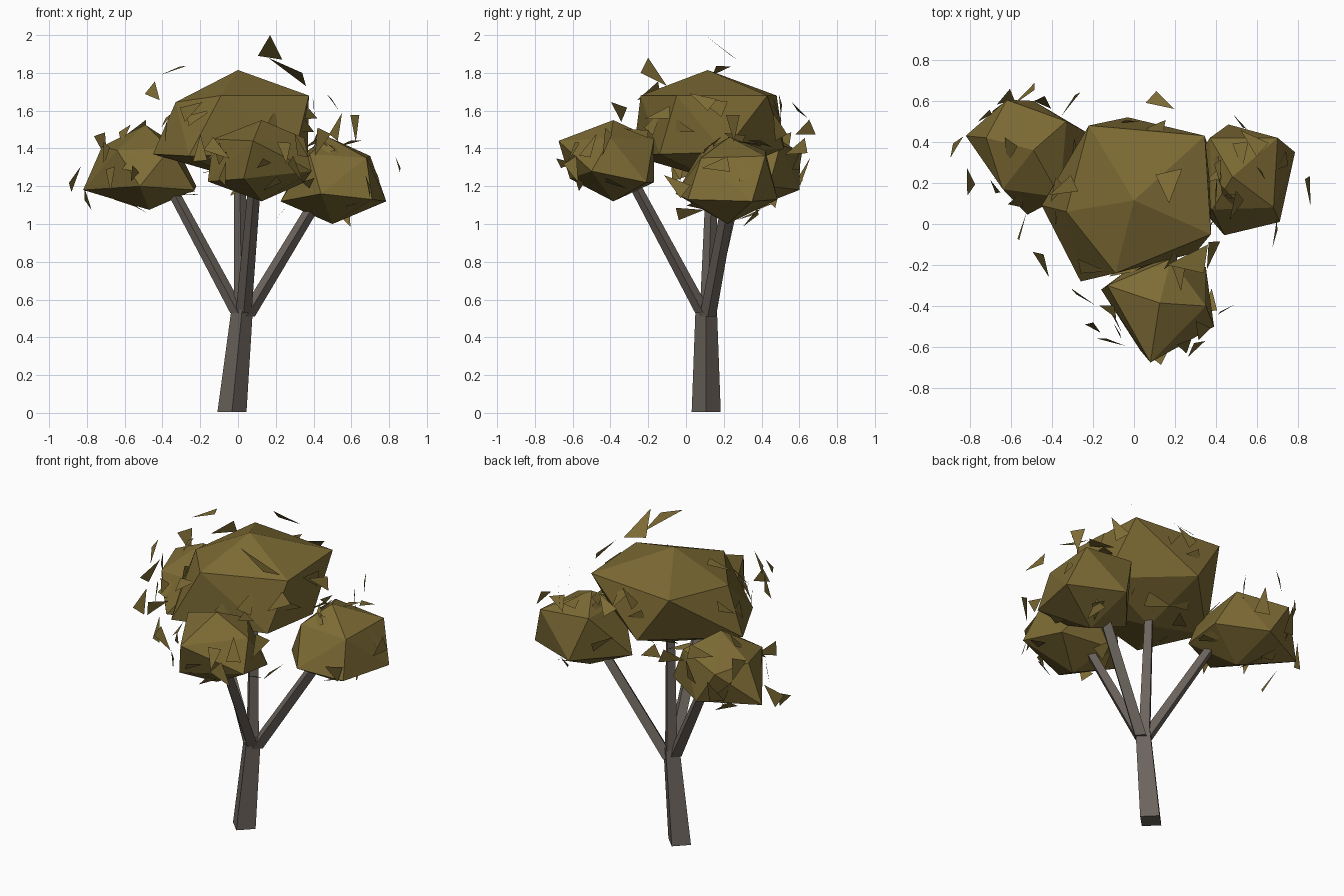
import bpy, bmesh, math, random
from mathutils import Vector

if "Cube" in bpy.data.objects:
    bpy.data.objects.remove(bpy.data.objects["Cube"])

random.seed(11)


def material(name, rgb):
    m = bpy.data.materials.new(name)
    m.diffuse_color = (*rgb, 1)
    m.use_nodes = True
    m.node_tree.nodes["Principled BSDF"].inputs["Base Color"].default_value = m.diffuse_color
    return m


BARK = material("grey_brown_bark", (0.15, 0.128, 0.11))
LEAF = material("olive_foliage", (0.205, 0.147, 0.035))


def finish(name, bm, mat):
    mesh = bpy.data.meshes.new(name)
    bm.to_mesh(mesh)
    bm.free()
    mesh.materials.append(mat)
    ob = bpy.data.objects.new(name, mesh)
    bpy.context.collection.objects.link(ob)
    return ob


def limb(name, a, b, r0, r1):
    """Four-sided tapered limb with horizontal ends, corners on the axes."""
    bm = bmesh.new()
    rings = []
    for c, r in ((a, r0), (b, r1)):
        rings.append([bm.verts.new((c[0] + r * math.cos(k * math.pi / 2),
                                    c[1] + r * math.sin(k * math.pi / 2), c[2]))
                      for k in range(4)])
    lo, hi = rings
    for k in range(4):
        n = (k + 1) % 4
        bm.faces.new((lo[k], lo[n], hi[n], hi[k]))
    bm.faces.new(lo[::-1])
    bm.faces.new(hi)
    return finish(name, bm, BARK)


def clump(name, apex, upper, lower, bottom):
    """Faceted foliage clump: hull of apex, two rings and a bottom point."""
    bm = bmesh.new()
    for p in [apex, *upper, *lower, bottom]:
        bm.verts.new(p)
    res = bmesh.ops.convex_hull(bm, input=bm.verts[:])
    junk = {g for g in res["geom_interior"] + res["geom_unused"]
            if isinstance(g, bmesh.types.BMVert)}
    bmesh.ops.delete(bm, geom=list(junk), context='VERTS')
    bmesh.ops.recalc_face_normals(bm, faces=bm.faces[:])
    return finish(name, bm, LEAF)


# Trunk and four branches
limb("trunk", (-0.032, 0.107, 0.005), (0.024, 0.107, 0.57), 0.077, 0.056)
limb("left_branch", (0.0, 0.105, 0.53), (-0.37, 0.27, 1.22), 0.042, 0.033)
limb("right_branch", (0.045, 0.115, 0.51), (0.42, 0.23, 1.13), 0.044, 0.038)
limb("front_branch", (0.03, 0.09, 0.53), (0.09, -0.29, 1.24), 0.042, 0.033)
limb("middle_branch", (0.02, 0.115, 0.53), (0.008, 0.14, 1.32), 0.042, 0.03)

# Foliage clumps
clumps = [
    clump("crown_foliage", (0, 0.115, 1.815),
          [(-0.22, 0.48, 1.68), (0.345, 0.43, 1.68), (0.375, -0.05, 1.68),
           (-0.09, -0.24, 1.68), (-0.33, 0.06, 1.645)],
          [(-0.45, 0.09, 1.37), (-0.26, -0.28, 1.36), (0.3, -0.14, 1.37),
           (0.37, 0.2, 1.38), (-0.03, 0.52, 1.4)], (0, 0.13, 1.24)),
    clump("left_foliage", (-0.49, 0.36, 1.525),
          [(-0.72, 0.42, 1.41), (-0.64, 0.17, 1.39), (-0.36, 0.13, 1.4),
           (-0.33, 0.5, 1.42), (-0.62, 0.605, 1.38)],
          [(-0.82, 0.43, 1.18), (-0.52, 0.045, 1.2), (-0.23, 0.2, 1.18),
           (-0.22, 0.44, 1.2), (-0.49, 0.6, 1.18)], (-0.47, 0.33, 1.075)),
    clump("right_foliage", (0.48, 0.23, 1.46),
          [(0.7, 0.42, 1.36), (0.68, 0.08, 1.35), (0.38, 0.07, 1.37),
           (0.37, 0.42, 1.39)],
          [(0.785, 0.35, 1.12), (0.71, 0.01, 1.13), (0.44, -0.055, 1.16),
           (0.225, 0.2, 1.12), (0.46, 0.485, 1.13)], (0.5, 0.22, 1.0)),
    clump("front_foliage", (0.125, -0.385, 1.55),
          [(-0.13, -0.3, 1.45), (0.08, -0.675, 1.44), (0.35, -0.4, 1.455),
           (0.18, -0.17, 1.45)],
          [(0.03, -0.615, 1.24), (0.39, -0.5, 1.28), (0.35, -0.21, 1.22),
           (0.04, -0.17, 1.22), (-0.16, -0.32, 1.225)], (0.125, -0.385, 1.12)),
]

# Loose triangular leaves
leaves = bmesh.new()


def leaf(pos, normal, size):
    """Slim triangle lying roughly along the foliage surface."""
    tilt = Vector([random.uniform(-0.4, 0.4) for _ in range(3)])
    n = (Vector(normal).normalized() + tilt).normalized()
    u = n.orthogonal().normalized()
    v = n.cross(u)
    a = random.uniform(0, math.tau)
    pts = [Vector(pos) + size * r * (u * math.cos(a + t) + v * math.sin(a + t))
           for r, t in ((1.3, 0), (0.85, 2.4), (0.85, -2.4))]
    leaves.faces.new([leaves.verts.new(p) for p in pts])


# two topmost leaves
for tri in [((0.17, 0.1, 2.0), (0.105, 0.24, 1.89), (0.235, 0.27, 1.87)),
            ((0.16, -0.2, 1.88), (0.34, -0.24, 1.8), (0.36, -0.1, 1.73))]:
    leaves.faces.new([leaves.verts.new(p) for p in tri])

# leaves floating clear of the clumps
centre = Vector((0, 0.08, 1.3))
for p in [(-0.87, 0.38, 1.23), (-0.8, 0.2, 1.13), (-0.72, 0.53, 1.43),
          (-0.52, 0.64, 1.5), (-0.55, -0.03, 1.27), (-0.45, -0.18, 1.7),
          (-0.26, -0.35, 1.6), (-0.2, -0.5, 1.38), (-0.12, -0.57, 1.4),
          (0.3, -0.6, 1.3), (0.44, -0.42, 1.45), (0.38, -0.13, 1.58),
          (0.52, 0.49, 1.5), (0.85, 0.18, 1.31), (0.69, -0.04, 1.2),
          (0.12, 0.6, 1.6), (-0.3, 0.6, 1.4), (-0.33, 0.18, 1.82),
          (0.62, 0.25, 1.53), (0.5, 0.1, 1.65), (0.23, 0.0, 1.06)]:
    leaf(p, Vector(p) - centre, 0.075)

# leaves scattered close to each clump's surface
for ob, count in zip(clumps, (14, 12, 12, 12)):
    polys = list(ob.data.polygons)
    for f in random.choices(polys, [q.area for q in polys], k=count):
        w = [random.random() + 0.1 for _ in f.vertices]
        p = sum((ob.data.vertices[i].co * k for i, k in zip(f.vertices, w)),
                Vector()) / sum(w)
        leaf(p + f.normal * random.uniform(0.0, 0.045), f.normal,
             random.uniform(0.055, 0.08))
finish("loose_leaves", leaves, LEAF)
